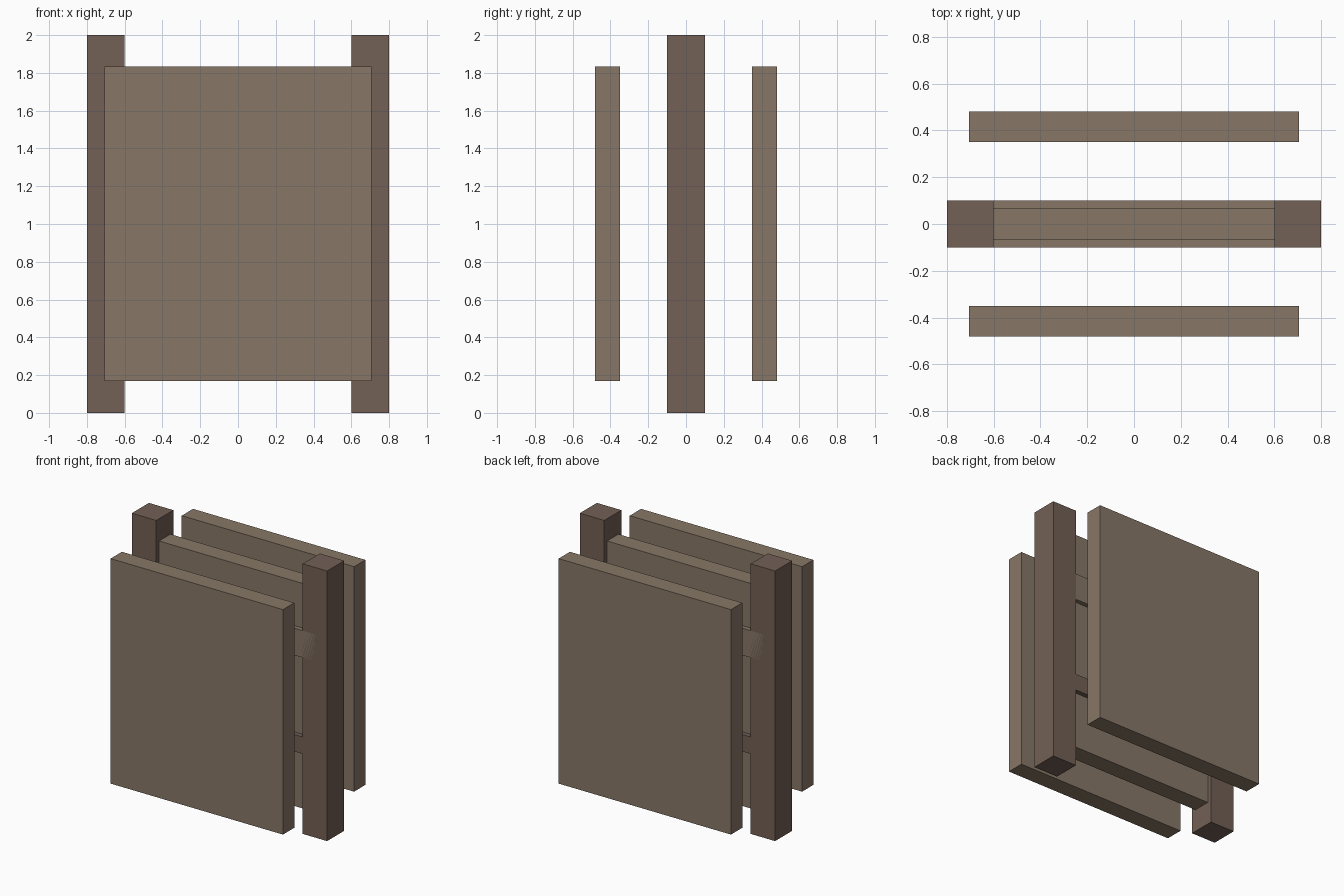
import bpy

if "Cube" in bpy.data.objects:
    bpy.data.objects.remove(bpy.data.objects["Cube"])


def material(name, color):
    mat = bpy.data.materials.new(name)
    mat.diffuse_color = (*color, 1)
    mat.use_nodes = True
    mat.node_tree.nodes["Principled BSDF"].inputs["Base Color"].default_value = mat.diffuse_color
    return mat


def box(name, center, size, mat):
    bpy.ops.mesh.primitive_cube_add(size=1, location=center)
    obj = bpy.context.object
    obj.name = name
    obj.scale = size
    bpy.ops.object.transform_apply(location=False, rotation=False, scale=True)
    obj.data.materials.append(mat)
    return obj


dark_wood = material("dark_wood", (0.17, 0.115, 0.092))
light_wood = material("light_wood", (0.245, 0.185, 0.135))

# Upright posts
for side, x in (("left", -0.7), ("right", 0.7)):
    box(f"{side}_post", (x, 0, 1), (0.2, 0.2, 2), dark_wood)

# Three parallel panels, the middle one let into the posts
for place, y in (("front", -0.416), ("middle", 0), ("back", 0.416)):
    box(f"{place}_panel", (0, y, 1.002), (1.412, 0.132, 1.666), light_wood)

# Cross rails joining the posts
box("upper_rail", (0, 0, 1.405), (1.4, 0.2, 0.2), light_wood)
box("lower_rail", (0, 0, 0.655), (1.4, 0.2, 0.125), dark_wood)
